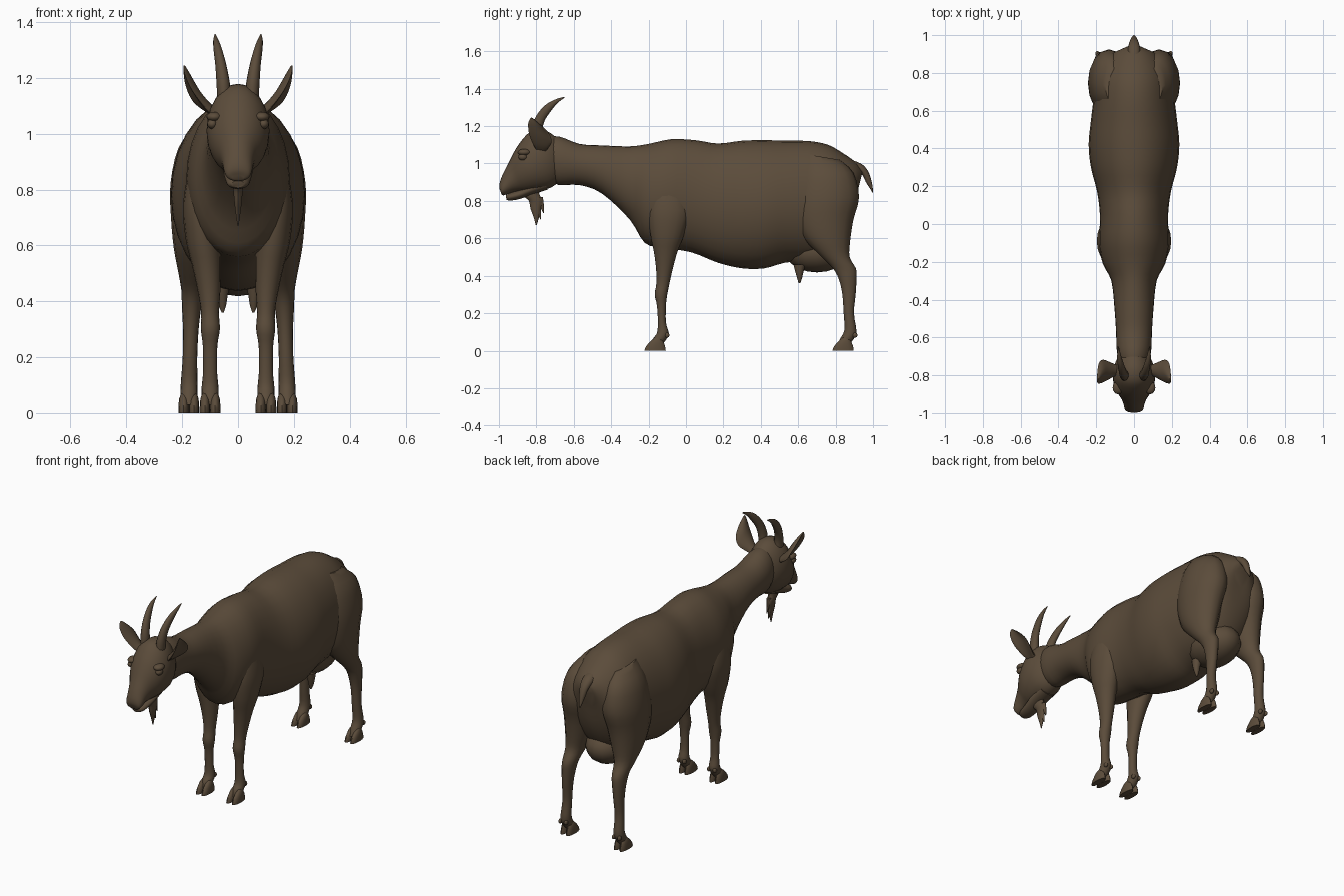
import bpy, bmesh, math
from mathutils import Vector as V

coat = bpy.data.materials.new("brown coat")
coat.diffuse_color = (0.105, 0.072, 0.043, 1)


def catmull(a, b, c, d, t):
    return tuple(0.5 * (2 * q + (r - p) * t + (2 * p - 5 * q + 4 * r - s) * t * t
                        + (3 * q - p - 3 * r + s) * t ** 3) for p, q, r, s in zip(a, b, c, d))


def loft(name, rows, sides=20, steps=3, bend=0.0, thin=(1, 0, 0)):
    """Skin ellipses. Row: (y, z) of one edge, (y, z) of the other, half width, centre x."""
    rows = [tuple(r) + (0,) * (6 - len(r)) for r in rows]
    rows_in = [rows[0]] + rows + [rows[-1]]
    dense = []
    for i in range(len(rows) - 1):
        dense += [catmull(*rows_in[i:i + 4], k / steps) for k in range(steps)]
    dense.append(rows[-1])
    bm = bmesh.new()
    thin = V(thin).normalized()
    rings = []
    for ay, az, by, bz, w, x in dense:
        mid = V((x, (ay + by) / 2, (az + bz) / 2))
        half = V((0, ay - by, az - bz)) / 2
        ring = []
        for k in range(sides):
            c, s = math.cos(math.tau * k / sides), math.sin(math.tau * k / sides)
            ring.append(bm.verts.new(mid + half * c + thin * (w * s + bend * half.length * c * c)))
        rings.append(ring)
    for r0, r1 in zip(rings, rings[1:]):
        for k in range(sides):
            j = (k + 1) % sides
            bm.faces.new((r0[k], r0[j], r1[j], r1[k]))
    bm.faces.new(rings[0][::-1])
    bm.faces.new(rings[-1])
    return finish(name, bm)


def finish(name, bm):
    bmesh.ops.recalc_face_normals(bm, faces=bm.faces[:])
    me = bpy.data.meshes.new(name)
    bm.to_mesh(me)
    bm.free()
    me.materials.append(coat)
    ob = bpy.data.objects.new(name, me)
    bpy.context.collection.objects.link(ob)
    bpy.ops.object.select_all(action='DESELECT')
    ob.select_set(True)
    bpy.context.view_layer.objects.active = ob
    bpy.ops.object.shade_smooth_by_angle(angle=math.radians(50))
    return ob


def mirrored(ob):
    """Copy a right-hand part to the left."""
    bm = bmesh.new()
    bm.from_mesh(ob.data)
    for v in bm.verts:
        v.co.x *= -1
    finish(ob.name + "_left", bm)
    ob.name += "_right"


def ball(name, pos, size):
    bm = bmesh.new()
    bmesh.ops.create_uvsphere(bm, u_segments=16, v_segments=10, radius=1)
    for v in bm.verts:
        v.co = V(pos) + V([a * b for a, b in zip(v.co, size)])
    return finish(name, bm)


# Neck, barrel and rump
loft("body", [
    (-.76, 1.14, -.74, .92, .07), (-.68, 1.145, -.68, .885, .09), (-.57, 1.105, -.57, .885, .095),
    (-.45, 1.097, -.45, .84, .103), (-.30, 1.092, -.30, .70, .12), (-.20, 1.105, -.22, .575, .165),
    (-.08, 1.13, -.12, .55, .185), (.05, 1.125, .03, .525, .18), (.17, 1.107, .17, .47, .195),
    (.30, 1.122, .30, .44, .228), (.42, 1.125, .42, .44, .24), (.53, 1.122, .53, .47, .23),
    (.66, 1.12, .65, .48, .215), (.76, 1.10, .74, .50, .205), (.84, 1.055, .82, .56, .18),
    (.91, 1.005, .88, .68, .125), (.945, .96, .91, .82, .05)], sides=28)

# Skull, muzzle and lower jaw
loft("head", [
    (-.68, 1.13, -.66, .92, .06), (-.75, 1.175, -.70, .885, .095), (-.83, 1.17, -.74, .865, .112),
    (-.885, 1.115, -.80, .855, .108), (-.92, 1.06, -.85, .85, .09), (-.95, 1.00, -.885, .85, .068),
    (-.978, .945, -.92, .848, .056), (-.995, .90, -.955, .836, .05), (-.998, .87, -.975, .83, .04),
    (-.992, .852, -.985, .833, .02)], sides=24)
loft("lower_jaw", [
    (-.76, .92, -.74, .86, .05), (-.83, .89, -.82, .835, .052), (-.89, .86, -.89, .81, .045),
    (-.94, .842, -.94, .802, .038), (-.963, .832, -.96, .806, .022)])
loft("beard", [
    (-.87, .86, -.77, .88, .022), (-.865, .825, -.785, .84, .021), (-.84, .80, -.765, .80, .018),
    (-.83, .755, -.775, .755, .014), (-.815, .715, -.785, .715, .009), (-.803, .67, -.798, .67, .002)],
    sides=10)
for i, (y, z, tip) in enumerate([(-.785, .80, .735), (-.80, .765, .70)]):
    loft("beard_tuft_%d" % (i + 1), [(y - .015, z + .02, y + .02, z + .02, .012),
                                     (y, z - .02, y + .025, z - .02, .008),
                                     (y + .022, tip, y + .026, tip, .002)], sides=8)
mirrored(ball("eye", (.092, -.872, 1.035), (.018, .024, .018)))
mirrored(ball("brow", (.085, -.865, 1.06), (.028, .035, .018)))

# Horns sweeping back
mirrored(loft("horn", [
    (-.83, 1.13, -.765, 1.12, .024, .05), (-.825, 1.19, -.77, 1.17, .024, .053),
    (-.80, 1.255, -.755, 1.23, .02, .061), (-.755, 1.31, -.722, 1.28, .016, .071),
    (-.70, 1.342, -.688, 1.322, .01, .079), (-.65, 1.357, -.649, 1.352, .002, .082)], sides=12))

# Cupped ears
mirrored(loft("ear", [
    (-.80, 1.08, -.745, 1.075, .016, .085), (-.815, 1.11, -.73, 1.095, .014, .112),
    (-.833, 1.16, -.715, 1.125, .011, .142), (-.84, 1.20, -.725, 1.165, .009, .164),
    (-.84, 1.228, -.765, 1.205, .007, .181), (-.83, 1.245, -.815, 1.24, .003, .192)],
    sides=16, bend=.35, thin=(.8, -.15, -.5)))

# Front legs
mirrored(loft("front_leg", [
    (-.17, .90, -.02, .90, .04, .13), (-.20, .75, .02, .75, .062, .135),
    (-.19, .62, -.01, .62, .062, .125), (-.172, .53, -.045, .53, .052, .113),
    (-.16, .44, -.07, .44, .041, .104), (-.158, .36, -.088, .36, .032, .10),
    (-.167, .30, -.10, .30, .034, .099), (-.155, .24, -.107, .24, .026, .10),
    (-.15, .15, -.107, .15, .025, .10), (-.155, .095, -.092, .095, .03, .10),
    (-.175, .065, -.105, .06, .03, .10), (-.185, .03, -.13, .03, .025, .10)], sides=16))

# Haunch and hind leg
mirrored(loft("hind_leg", [
    (.64, 1.05, .82, 1.02, .04, .11), (.60, .95, .895, .95, .088, .125),
    (.575, .82, .925, .82, .11, .132), (.585, .70, .895, .70, .098, .142),
    (.63, .60, .877, .58, .078, .152), (.715, .51, .875, .50, .054, .16),
    (.785, .44, .908, .44, .04, .163), (.818, .38, .912, .39, .035, .166),
    (.836, .30, .907, .30, .028, .169), (.843, .20, .898, .20, .026, .172),
    (.847, .11, .912, .10, .03, .175), (.825, .065, .895, .06, .03, .176),
    (.81, .03, .87, .03, .025, .176)], sides=16))

# Cloven hooves and dewclaws
for name, y, x in (("front", -.17, .10), ("hind", .835, .176)):
    for side, dx in (("inner", -.0185), ("outer", .0185)):
        mirrored(loft(name + "_hoof_" + side, [
            (y - .052, 0, y + .062, 0, .0185, x + dx), (y - .045, .02, y + .058, .025, .0185, x + dx),
            (y - .02, .05, y + .045, .055, .016, x + dx), (y + .005, .07, y + .03, .072, .008, x + dx)],
            sides=12, steps=2))
        mirrored(ball(name + "_dewclaw_" + side, (x + dx, y + .068, .083), (.01, .014, .014)))

# Udder and teats
ball("udder", (0, .70, .53), (.125, .17, .112))
mirrored(loft("teat", [
    (.575, .46, .64, .46, .028, .055), (.585, .42, .628, .42, .021, .057),
    (.595, .385, .62, .385, .014, .056), (.602, .36, .611, .36, .004, .055)], sides=10))

# Tail
loft("tail", [
    (.88, 1.02, .87, .965, .035), (.935, 1.0, .915, .955, .033), (.97, .965, .945, .935, .026),
    (.99, .915, .962, .90, .018), (.999, .865, .985, .865, .009), (1.0, .845, .996, .845, .003)],
    sides=12)
